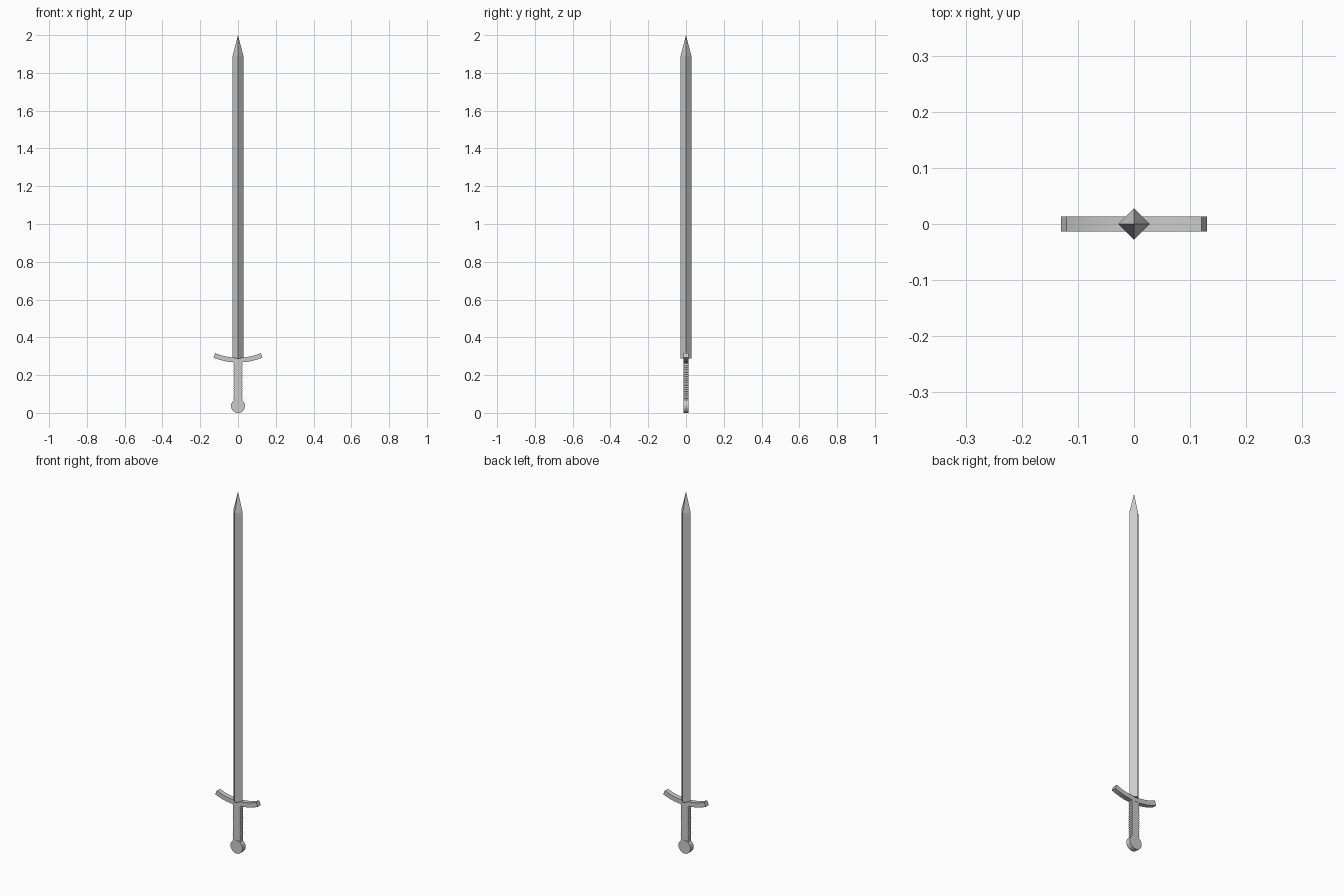
import bpy, bmesh
from math import sin, cos, pi, radians

if "Cube" in bpy.data.objects:
    bpy.data.objects.remove(bpy.data.objects["Cube"])

HALF_DEPTH = 0.0135


def finish(name, bm):
    bmesh.ops.recalc_face_normals(bm, faces=bm.faces)
    mesh = bpy.data.meshes.new(name)
    bm.to_mesh(mesh)
    bm.free()
    obj = bpy.data.objects.new(name, mesh)
    bpy.context.collection.objects.link(obj)
    return obj


def extrude_profile(name, points, half=HALF_DEPTH):
    """Extrude a closed x/z outline symmetrically along y."""
    bm = bmesh.new()
    face = bm.faces.new([bm.verts.new((x, -half, z)) for x, z in points])
    out = bmesh.ops.extrude_face_region(bm, geom=[face])
    verts = [g for g in out["geom"] if isinstance(g, bmesh.types.BMVert)]
    bmesh.ops.translate(bm, verts=verts, vec=(0, 2 * half, 0))
    return finish(name, bm)


# Blade: four-sided diamond bar with a pyramid point
bm = bmesh.new()
r = 0.0285
rings = [[bm.verts.new((r * cos(i * pi / 2), r * sin(i * pi / 2), z))
          for i in range(4)] for z in (0.288, 1.89)]
tip = bm.verts.new((0, 0, 2.0))
bm.faces.new(rings[0])
for i in range(4):
    j = (i + 1) % 4
    bm.faces.new((rings[0][i], rings[0][j], rings[1][j], rings[1][i]))
    bm.faces.new((rings[1][i], rings[1][j], tip))
finish("blade", bm)


# Crossguard: arc curving up towards the blade, with square ends
def arc(radius, steps=16, sweep=radians(22.5)):
    angles = [-sweep + 2 * sweep * i / steps for i in range(steps + 1)]
    return [(radius * sin(a), 0.607 - radius * cos(a)) for a in angles]


extrude_profile("crossguard", arc(0.340) + arc(0.315)[::-1])

# Grip: flat front and back, scalloped finger ridges down both sides
ridges, low, high = 18, 0.066, 0.272
pitch = (high - low) / ridges
side = []
for i in range(ridges):
    for t in (0, 0.25, 0.5, 0.75):
        side.append((0.0205 + 0.003 * sin(pi * t), low + (i + t) * pitch))
side.append((0.0205, 0.282))
extrude_profile("grip", side + [(-x, z) for x, z in side[::-1]], 0.0125)

# Pommel: upright disc facing front and back
pommel = [(0.037 * cos(2 * pi * i / 32), 0.037 + 0.037 * sin(2 * pi * i / 32))
          for i in range(32)]
extrude_profile("pommel", pommel)
